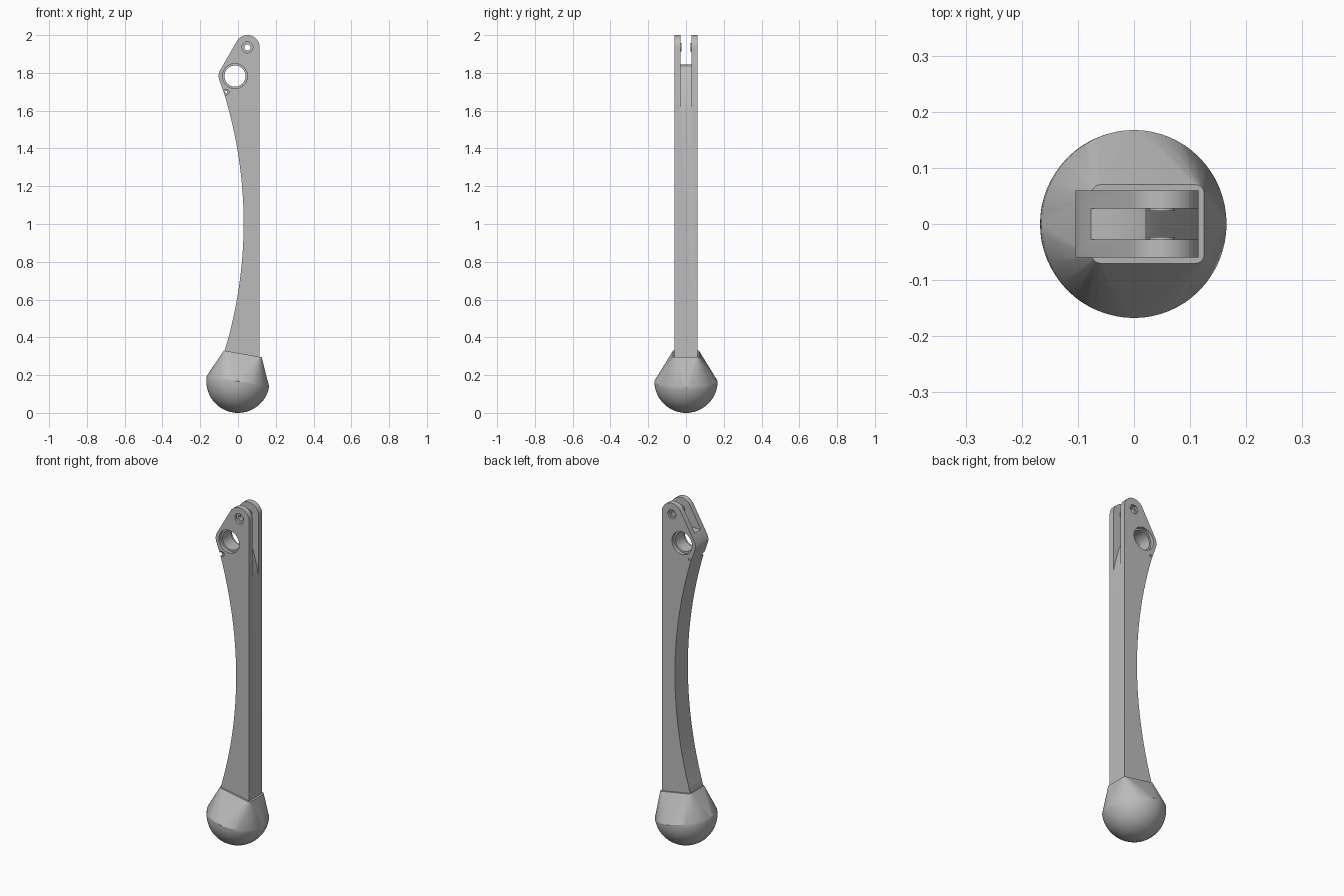
import bpy, bmesh
from math import sin, cos, pi, radians
from mathutils import Vector, Matrix

old = bpy.data.objects.get("Cube")
if old:
    bpy.data.objects.remove(old, do_unlink=True)

grey = bpy.data.materials.new("plain_grey")
grey.use_nodes = True
colour = (0.5, 0.5, 0.5, 1)
grey.diffuse_color = colour
grey.node_tree.nodes["Principled BSDF"].inputs["Base Color"].default_value = colour


def make_object(name, bm):
    bmesh.ops.recalc_face_normals(bm, faces=bm.faces)
    mesh = bpy.data.meshes.new(name)
    bm.to_mesh(mesh)
    bm.free()
    mesh.materials.append(grey)
    obj = bpy.data.objects.new(name, mesh)
    bpy.context.collection.objects.link(obj)
    return obj


def prism(name, outline, y0, y1):
    """Extrude an outline of (x, z) points from y0 to y1."""
    bm = bmesh.new()
    face = bm.faces.new([bm.verts.new((x, y0, z)) for x, z in outline])
    ext = bmesh.ops.extrude_face_region(bm, geom=[face])["geom"]
    moved = [v for v in ext if isinstance(v, bmesh.types.BMVert)]
    bmesh.ops.translate(bm, verts=moved, vec=(0, y1 - y0, 0))
    return make_object(name, bm)


def arc(cx, cz, r, a0, a1, n):
    angles = [radians(a0 + (a1 - a0) * i / n) for i in range(n + 1)]
    return [(cx + r * cos(a), cz + r * sin(a)) for a in angles]


def disc(name, centre, r, y0, y1, n=40):
    return prism(name, arc(*centre, r, 0, 360, n)[:-1], y0, y1)


def combine(target, tool, operation):
    mod = target.modifiers.new(tool.name, "BOOLEAN")
    mod.operation, mod.solver, mod.object = operation, "EXACT", tool
    bpy.context.view_layer.objects.active = target
    bpy.ops.object.modifier_apply(modifier=mod.name)
    bpy.data.objects.remove(tool, do_unlink=True)


def smooth(obj):
    bpy.ops.object.select_all(action="DESELECT")
    obj.select_set(True)
    bpy.context.view_layer.objects.active = obj
    bpy.ops.object.shade_smooth_by_angle(angle=radians(25))


# Arm: straight back edge, rounded tip, bowed inner edge
T = 0.06
PIVOT, PIN, BORE = (0.05, 1.935), (-0.063, 1.698), (-0.016, 1.783)
outline = [(0.115, 0.2)] + arc(*PIVOT, 0.065, 0, 150, 20)
outline += [(-0.098, 1.808), (-0.104, 1.785), (-0.1, 1.765)]
for i in range(33):
    t = 1 - 2 * i / 32
    outline.append((0.03 - 0.1 * t * t, 1.005 + 0.675 * t))
outline.append((-0.07, 0.2))
arm = prism("arm", outline, -T, T)

# Fork slot with a floor that curves down to the back edge
floor = [(-0.3, 1.845), (-0.02, 1.845), (0.02, 1.83), (0.05, 1.79),
         (0.08, 1.72), (0.105, 1.63), (0.12, 1.56), (0.3, 1.56)]
combine(arm, prism("slot", floor + [(0.3, 2.2), (-0.3, 2.2)], -0.028, 0.028), "DIFFERENCE")

# Thin bosses inside the fork
for s in (-1, 1):
    combine(arm, disc("boss", PIVOT, 0.023, s * 0.023, s * 0.035), "UNION")

# Through holes
for centre, r in ((PIVOT, 0.016), (BORE, 0.056), (PIN, 0.006)):
    combine(arm, disc("hole", centre, r, -0.2, 0.2), "DIFFERENCE")

# Counterbores at the front, then the seat and nut recess at the back
for centre, r, depth in ((PIVOT, 0.029, 0.015), (BORE, 0.066, 0.02), (PIN, 0.015, 0.015)):
    combine(arm, disc("recess", centre, r, -0.2, depth - T), "DIFFERENCE")
combine(arm, disc("seat", BORE, 0.066, T - 0.02, 0.2), "DIFFERENCE")
combine(arm, disc("nut_recess", PIVOT, 0.028, T - 0.015, 0.2, 6), "DIFFERENCE")
smooth(arm)

# Ball foot: tilted hemisphere hulled to a rounded rectangular collar
R = 0.1675
tilt = Matrix.Translation((0, 0, R)) @ Matrix.Rotation(radians(10), 4, "Y")
bm = bmesh.new()
bmesh.ops.create_uvsphere(bm, u_segments=64, v_segments=32, radius=R)
upper = [v for v in bm.verts if v.co.z > 0.001]
bmesh.ops.delete(bm, geom=upper, context="VERTS")
bmesh.ops.transform(bm, matrix=tilt, verts=bm.verts)
for cx, cy, start in ((0.11, 0.055, 0), (-0.06, 0.055, 90),
                      (-0.06, -0.055, 180), (0.11, -0.055, 270)):
    for x, y in arc(cx, cy, 0.015, start, start + 90, 6):
        bm.verts.new((x, y, 0.317 - 0.176 * x))
points = [v.co.copy() for v in bm.verts]
bm.free()
bm = bmesh.new()
for p in points:
    bm.verts.new(p)
hull = bmesh.ops.convex_hull(bm, input=bm.verts)
loose = [v for v in bm.verts if not v.link_faces]
bmesh.ops.delete(bm, geom=loose, context="VERTS")
smooth(make_object("ball_foot", bm))
